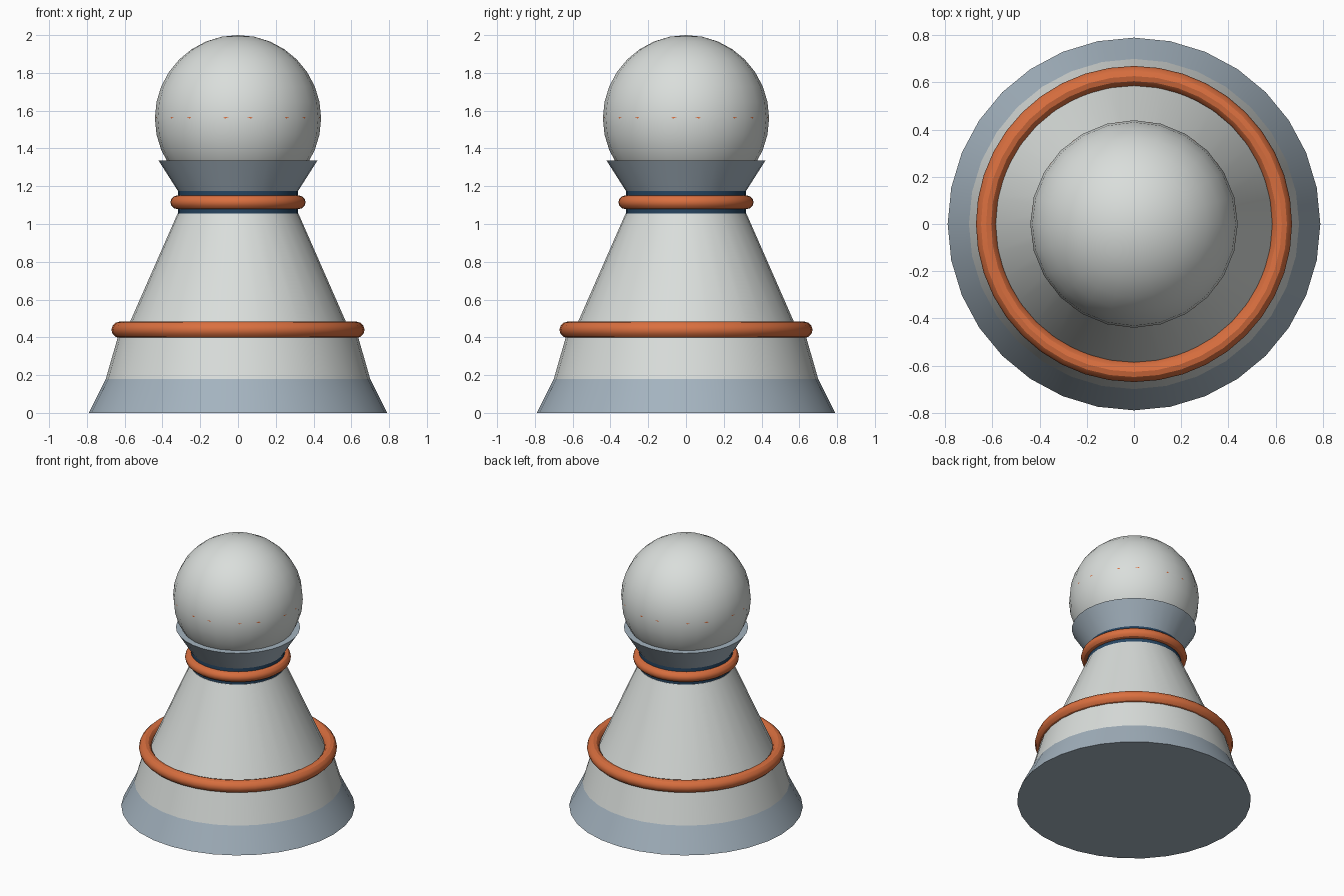
import bpy
import math

cube = bpy.data.objects.get("Cube")
if cube:
    bpy.data.objects.remove(cube, do_unlink=True)


def material(name, rgb):
    m = bpy.data.materials.new(name)
    m.use_nodes = True
    colour = (*rgb, 1.0)
    m.diffuse_color = colour
    m.node_tree.nodes["Principled BSDF"].inputs["Base Color"].default_value = colour
    return m


white = material("off_white", (0.70, 0.73, 0.71))
steel = material("steel_blue", (0.37, 0.45, 0.52))
navy = material("navy", (0.02, 0.06, 0.12))
orange = material("orange", (0.70, 0.16, 0.05))


def finish(name, mat):
    ob = bpy.context.object
    ob.name = ob.data.name = name
    ob.data.materials.append(mat)
    bpy.ops.object.shade_smooth_by_angle(angle=math.radians(30))
    return ob


def frustum(name, mat, r_low, r_high, z_low, z_high):
    bpy.ops.mesh.primitive_cone_add(
        vertices=32, radius1=r_low, radius2=r_high, depth=z_high - z_low,
        location=(0, 0, (z_low + z_high) / 2))
    return finish(name, mat)


def ring(name, major, minor, z):
    bpy.ops.mesh.primitive_torus_add(
        major_segments=40, minor_segments=12, major_radius=major,
        minor_radius=minor, location=(0, 0, z))
    return finish(name, orange)


# Stacked turned sections, from the foot up
frustum("base", steel, 0.79, 0.70, 0.0, 0.18)
frustum("skirt", white, 0.70, 0.625, 0.18, 0.44)
frustum("body", white, 0.59, 0.32, 0.44, 1.055)
frustum("neck", navy, 0.318, 0.318, 1.055, 1.175)
frustum("collar", steel, 0.315, 0.42, 1.17, 1.335)

# Rounded trim rings
ring("lower_ring", 0.627, 0.043, 0.44)
ring("neck_ring", 0.322, 0.036, 1.115)
ring("head_ring", 0.4172, 0.02, 1.562)

# Round head
bpy.ops.mesh.primitive_uv_sphere_add(
    segments=24, ring_count=16, radius=0.44, location=(0, 0, 1.56))
finish("head", white)
